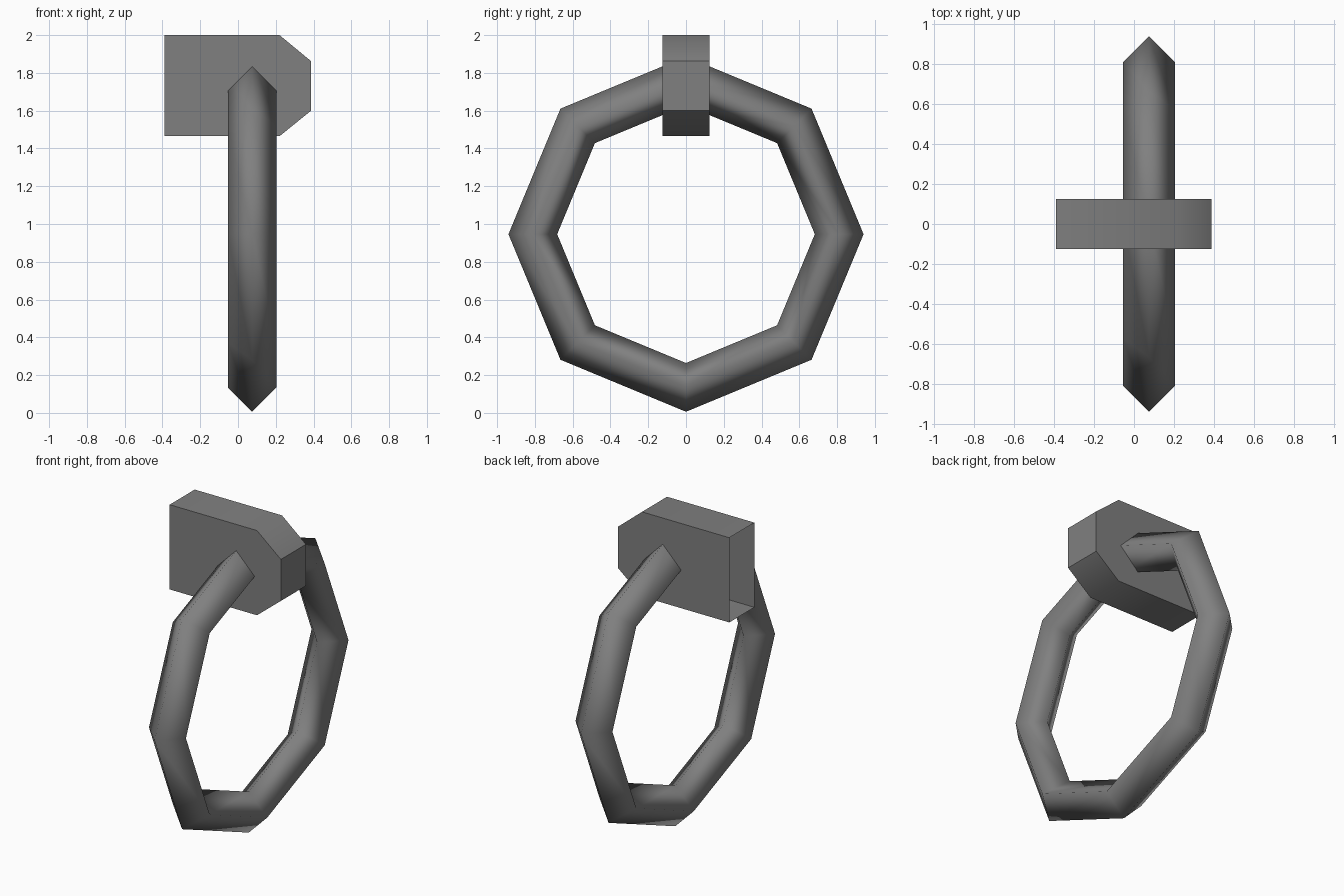
import bpy, bmesh
from math import radians

cube = bpy.data.objects.get("Cube")
if cube:
    bpy.data.objects.remove(cube, do_unlink=True)

# Single dark iron colour
iron = bpy.data.materials.new("iron_grey")
iron.use_nodes = True
colour = (0.216, 0.216, 0.216, 1)
iron.diffuse_color = colour
iron.node_tree.nodes["Principled BSDF"].inputs["Base Color"].default_value = colour


def finish(obj, name, angle):
    obj.name = name
    obj.data.materials.append(iron)
    bpy.ops.object.select_all(action="DESELECT")
    obj.select_set(True)
    bpy.context.view_layer.objects.active = obj
    bpy.ops.object.shade_smooth_by_angle(angle=radians(angle))


# Ring: eight segments with a diamond section, hanging in the y-z plane
bpy.ops.mesh.primitive_torus_add(
    major_segments=8, minor_segments=4, major_radius=0.811, minor_radius=0.129,
    location=(0.075, 0, 0.946), rotation=(0, radians(90), 0))
finish(bpy.context.object, "ring", 180)

# Mount: chamfered side profile extruded across y, open at the wall end
profile = [(-0.39, 1.465), (0.22, 1.465), (0.387, 1.6),
           (0.387, 1.862), (0.22, 2.0), (-0.39, 2.0)]
bm = bmesh.new()
front = [bm.verts.new((x, -0.125, z)) for x, z in profile]
back = [bm.verts.new((x, 0.125, z)) for x, z in profile]
bm.faces.new(front)
bm.faces.new(back[::-1])
for i in range(len(profile) - 1):
    bm.faces.new((front[i + 1], front[i], back[i], back[i + 1]))
bmesh.ops.recalc_face_normals(bm, faces=bm.faces)
mesh = bpy.data.meshes.new("mount")
bm.to_mesh(mesh)
bm.free()
mount = bpy.data.objects.new("mount", mesh)
bpy.context.collection.objects.link(mount)
finish(mount, "mount", 45)
